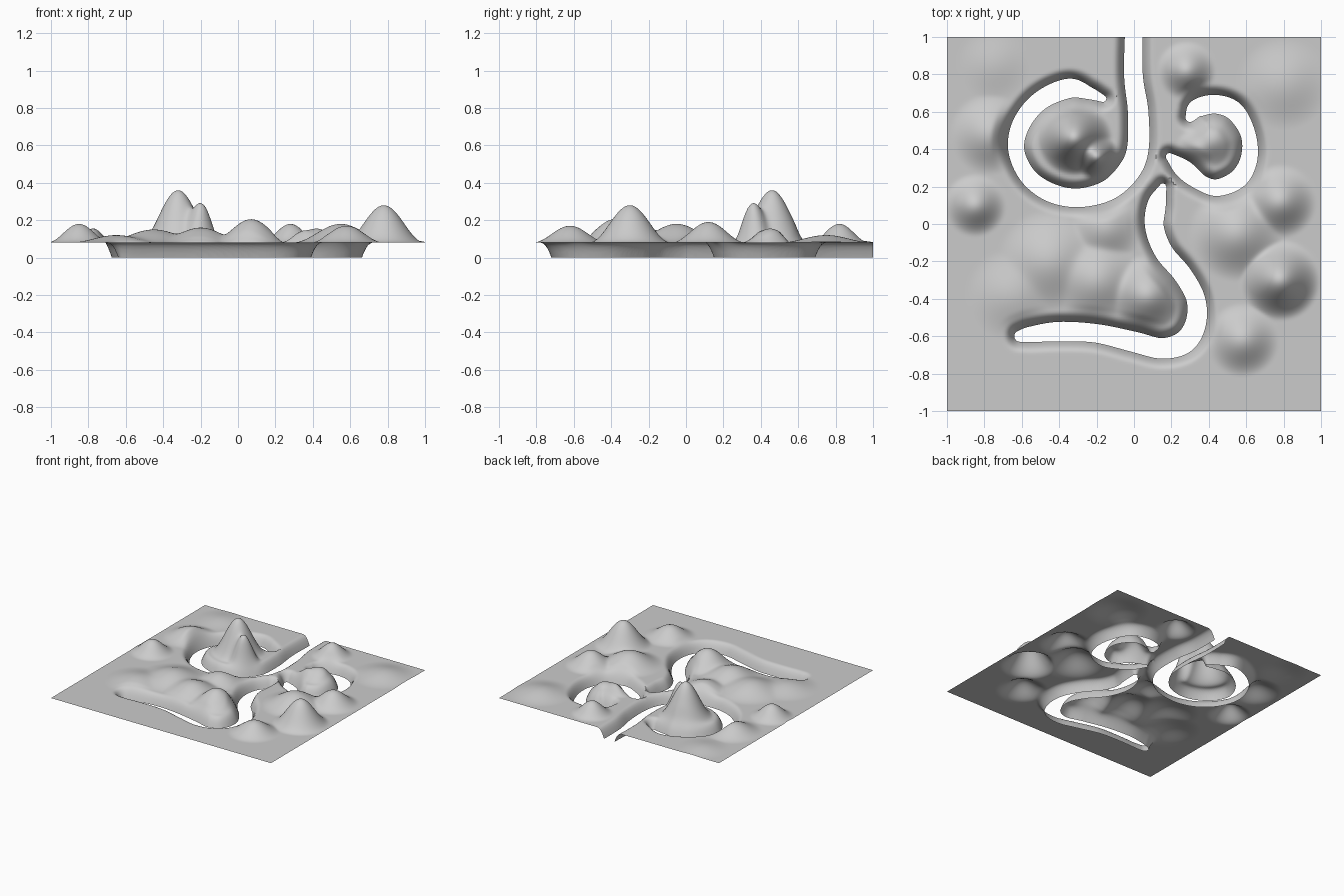
import bpy, bmesh, math
from mathutils import Vector, kdtree

if "Cube" in bpy.data.objects:
    bpy.data.objects.remove(bpy.data.objects["Cube"])

N = 170          # grid resolution
PLAIN = 0.08     # height of the flat ground
BANK = 0.06      # width of the river bank

# River centre lines: x, y, half width
RIVERS = [
    [(0, 1.1, .046), (-.003, .8, .05), (.022, .6, .055), (.02, .4, .058), (-.03, .28, .06),
     (-.14, .18, .055), (-.3, .14, .05), (-.45, .17, .05), (-.57, .26, .045), (-.63, .4, .043),
     (-.6, .54, .048), (-.5, .66, .05), (-.35, .725, .052), (-.24, .7, .033), (-.165, .67, .018)],
    [(.3, .57, .025), (.34, .62, .048), (.44, .64, .05), (.54, .6, .05), (.61, .48, .04),
     (.615, .35, .045), (.56, .245, .05), (.45, .195, .045), (.36, .22, .042), (.27, .29, .05),
     (.19, .36, .02)],
    [(.155, .2, .018), (.12, .1, .05), (.11, -.02, .05), (.16, -.15, .05), (.26, -.27, .05),
     (.33, -.4, .05), (.33, -.53, .055), (.27, -.63, .06), (.15, -.665, .055), (0, -.63, .055),
     (-.2, -.585, .05), (-.4, -.575, .052), (-.55, -.59, .042), (-.61, -.6, .03)],
]

# Hills: x, y, height above the plain, radius
HILLS = [
    (-.32, .46, .28, .21), (-.2, .36, .21, .13), (.78, -.3, .2, .22), (.78, .12, .11, .2),
    (.55, -.05, .1, .26), (.58, -.62, .09, .2), (.07, -.38, .125, .22), (.28, .82, .1, .16),
    (-.85, .1, .1, .17), (-.77, .48, .075, .22), (-.45, -.2, .07, .28), (-.2, -.3, .08, .25),
    (-.65, -.38, .04, .25), (-.15, -.02, .06, .2), (.42, .45, .075, .16), (.34, .4, .06, .12),
    (.8, .75, .04, .25), (-.75, .85, .02, .2),
]

# Smooth sampling of the river paths
samples = []
for path in RIVERS:
    pts = [Vector(p) for p in path]
    pts = [2 * pts[0] - pts[1]] + pts + [2 * pts[-1] - pts[-2]]
    for i in range(1, len(pts) - 2):
        a, b, c, d = pts[i - 1:i + 3]
        for k in range(25):
            t = k / 24
            samples.append(.5 * (2 * b + (c - a) * t + (2 * a - 5 * b + 4 * c - d) * t * t
                                 + (3 * b - a - 3 * c + d) * t ** 3))
tree = kdtree.KDTree(len(samples))
for i, s in enumerate(samples):
    tree.insert((s.x, s.y, 0), i)
tree.balance()


def river(x, y):
    """Distance to the water's edge and the nearest centre sample."""
    return min(((dist - samples[i].z, i) for _, i, dist in tree.find_n((x, y, 0), 8)))


def height(x, y, d):
    total = 0
    for hx, hy, h, r in HILLS:
        q = math.hypot(x - hx, y - hy) / r
        if q < 1:
            total += (h * (.5 + .5 * math.cos(math.pi * q))) ** 2.5
    t = min(max(d / BANK, 0), 1)
    fade = min(max(d / .1, 0), 1)
    fade = fade * fade * (3 - 2 * fade)
    return PLAIN * (1 - (1 - t) ** 2.2) + total ** .4 * fade


# Terrain sheet with the rivers cut out
bm = bmesh.new()
bmesh.ops.create_grid(bm, x_segments=N, y_segments=N, size=1)
dist = {v: river(v.co.x, v.co.y)[0] for v in bm.verts}
bmesh.ops.delete(bm, geom=[f for f in bm.faces if sum(dist[v] < 0 for v in f.verts) > 2],
                 context='FACES')

# Pull the leftover inner points out to the water's edge, then raise the ground
for v in bm.verts:
    on_edge = abs(v.co.y) > .9999
    d, i = river(v.co.x, v.co.y)
    if d < 0 or (v.is_boundary and d < .02 and not on_edge):
        for _ in range(4):
            s = samples[i]
            c = Vector((s.x, s.y, 0))
            v.co = c + (v.co - c).normalized() * s.z
            if on_edge:
                v.co.y = 1
            d, i = river(v.co.x, v.co.y)
        d = 0
    v.co.z = height(v.co.x, v.co.y, d)
bmesh.ops.recalc_face_normals(bm, faces=bm.faces)
if sum(f.normal.z for f in bm.faces) < 0:
    bmesh.ops.reverse_faces(bm, faces=bm.faces)

mesh = bpy.data.meshes.new("terrain")
bm.to_mesh(mesh)
bm.free()
terrain = bpy.data.objects.new("terrain", mesh)
bpy.context.collection.objects.link(terrain)
bpy.context.view_layer.objects.active = terrain
terrain.select_set(True)
bpy.ops.object.shade_smooth_by_angle(angle=math.radians(50))
